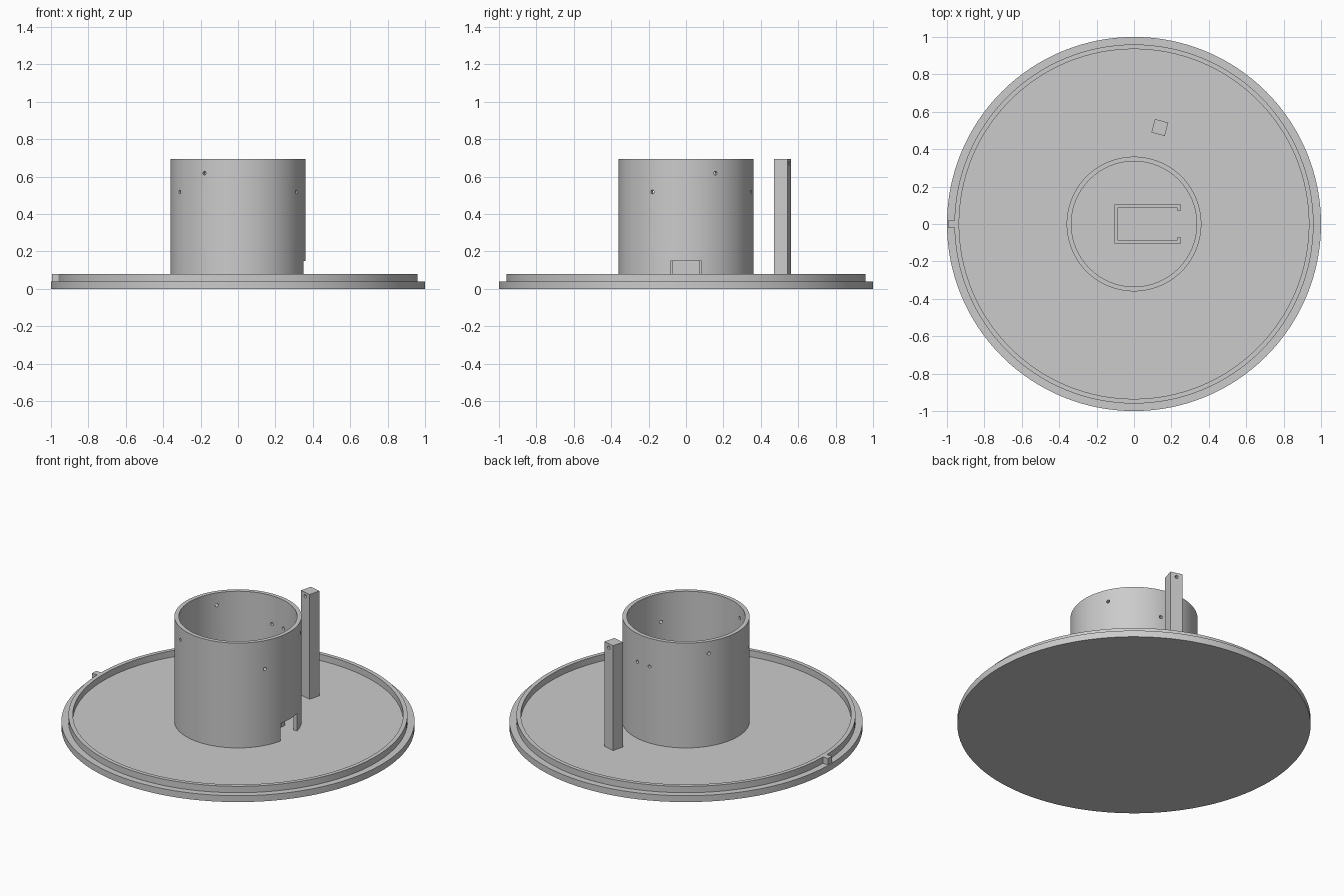
import bpy, bmesh
from math import radians, cos, sin, tau
from mathutils import Matrix, Vector

cube = bpy.data.objects.get("Cube")
if cube:
    bpy.data.objects.remove(cube, do_unlink=True)

GREY = (0.6, 0.6, 0.6, 1.0)
grey = bpy.data.materials.new("plain grey")
grey.use_nodes = True
grey.diffuse_color = GREY
shader = next(n for n in grey.node_tree.nodes if n.type == 'BSDF_PRINCIPLED')
shader.inputs["Base Color"].default_value = GREY

FLOOR = 0.04      # top of the base plate
TOP = 0.695       # top of tube and post
SINK = 0.01       # overlap of parts into the plate


def finish(name, bm):
    """Turn a bmesh into a grey object."""
    bmesh.ops.recalc_face_normals(bm, faces=bm.faces)
    mesh = bpy.data.meshes.new(name)
    bm.to_mesh(mesh)
    bm.free()
    mesh.materials.append(grey)
    obj = bpy.data.objects.new(name, mesh)
    bpy.context.collection.objects.link(obj)
    return obj


def lathe(name, profile, steps=128):
    """Revolve an (r, z) outline about the z axis."""
    bm = bmesh.new()
    verts = [bm.verts.new((r, 0, z)) for r, z in profile]
    edges = [bm.edges.new(pair) for pair in zip(verts, verts[1:])]
    bmesh.ops.spin(bm, geom=verts + edges, cent=(0, 0, 0), axis=(0, 0, 1),
                   angle=tau, steps=steps)
    bmesh.ops.remove_doubles(bm, verts=bm.verts, dist=1e-4)
    return finish(name, bm)


def prism(name, outline, z0, z1):
    """Extrude an (x, y) outline from z0 to z1."""
    bm = bmesh.new()
    face = bm.faces.new([bm.verts.new((x, y, z0)) for x, y in outline])
    out = bmesh.ops.extrude_face_region(bm, geom=[face])
    moved = [v for v in out["geom"] if isinstance(v, bmesh.types.BMVert)]
    bmesh.ops.translate(bm, verts=moved, vec=(0, 0, z1 - z0))
    return finish(name, bm)


def block(name, x0, x1, y0, y1, z0, z1):
    return prism(name, [(x0, y0), (x1, y0), (x1, y1), (x0, y1)], z0, z1)


def drill(angle, radius, z, length):
    """Radial cylinder cutter centred at the given polar position."""
    a = radians(angle)
    direction = Vector((cos(a), sin(a), 0))
    bm = bmesh.new()
    place = (Matrix.Translation(direction * radius + Vector((0, 0, z)))
             @ direction.to_track_quat('Z', 'Y').to_matrix().to_4x4())
    bmesh.ops.create_cone(bm, cap_ends=True, segments=16, radius1=0.01,
                          radius2=0.01, depth=length, matrix=place)
    return finish("hole_cutter", bm)


def cut(obj, cutters):
    """Subtract each cutter, then discard it."""
    bpy.context.view_layer.objects.active = obj
    for cutter in cutters:
        cutter.hide_render = True
        mod = obj.modifiers.new("cut", 'BOOLEAN')
        mod.operation = 'DIFFERENCE'
        mod.solver = 'EXACT'
        mod.object = cutter
        bpy.ops.object.modifier_apply(modifier=mod.name)
        bpy.data.objects.remove(cutter, do_unlink=True)


def smooth(obj):
    bpy.ops.object.select_all(action='DESELECT')
    obj.select_set(True)
    bpy.context.view_layer.objects.active = obj
    bpy.ops.object.shade_smooth_by_angle(angle=radians(30))


# Round base plate with its raised rim
base = lathe("base_plate", [(0, 0), (1, 0), (1, FLOOR), (0.96, FLOOR), (0.96, 0.08),
                            (0.935, 0.08), (0.935, FLOOR), (0, FLOOR)])
smooth(base)

# Locating key on the rim
block("rim_key", -0.995, -0.95, -0.02, 0.02, FLOOR - SINK, 0.08)

# Central tube with cable notch and radial holes
outer, inner, low = 0.36, 0.335, FLOOR - SINK
tube = lathe("centre_tube", [(outer, low), (outer, TOP), (inner, TOP),
                             (inner, low), (outer, low)])
notch = block("notch_cutter", 0.25, 0.45, -0.083, 0.083, 0, 0.15)
holes = [drill(a, 0.35, 0.518, 0.1) for a in (-30, 75, 90, 210)]
holes += [drill(a, 0.35, 0.618, 0.1) for a in (26, 146, 240)]
cut(tube, [notch] + holes)
smooth(tube)

# Open-ended bracket with inward lips, inside the tube
half = [(-0.105, 0.105), (0.25, 0.105), (0.25, 0.073), (0.23, 0.073),
        (0.23, 0.088), (-0.085, 0.088)]
prism("inner_bracket", half + [(x, -y) for x, y in reversed(half)], low, 0.2)

# Square post set radially, with a hole near its top
POST_ANGLE, POST_RADIUS, h = 75, 0.534, 0.037
post = block("square_post", -h, h, -h, h, low, TOP)
a = radians(POST_ANGLE)
post.data.transform(Matrix.Translation((POST_RADIUS * cos(a), POST_RADIUS * sin(a), 0))
                    @ Matrix.Rotation(a, 4, 'Z'))
cut(post, [drill(POST_ANGLE, POST_RADIUS, 0.67, 0.2)])
smooth(post)
